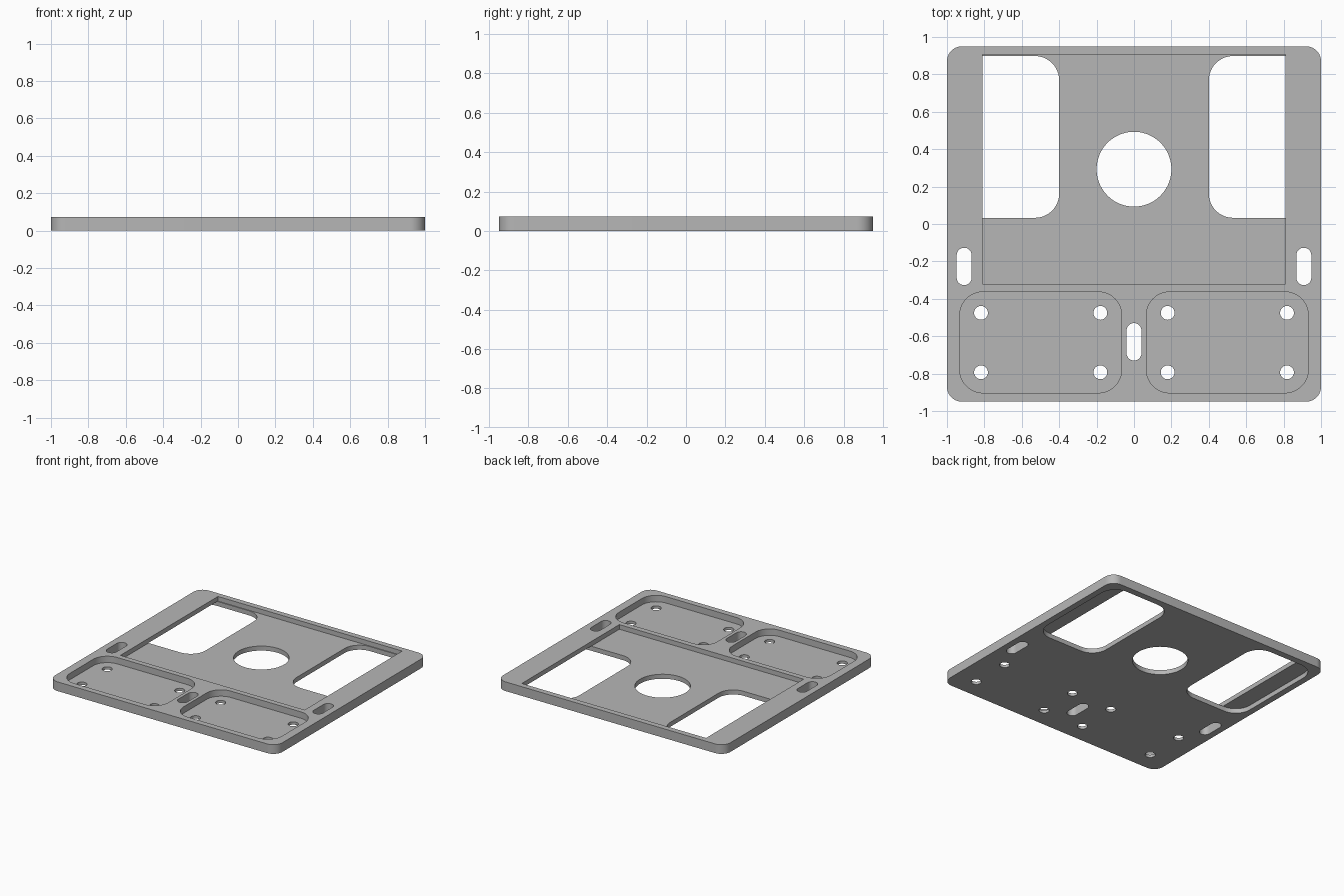
import bpy, bmesh, math

if "Cube" in bpy.data.objects:
    bpy.data.objects.remove(bpy.data.objects["Cube"])

TOP = 0.073        # plate thickness
BAY_FLOOR = 0.036  # floor height of the large bay
TRAY_FLOOR = 0.022 # floor height of the two front trays

grey = bpy.data.materials.new("grey")
grey.diffuse_color = (0.47, 0.47, 0.47, 1)
grey.use_nodes = True
grey.node_tree.nodes["Principled BSDF"].inputs["Base Color"].default_value = grey.diffuse_color


def prism(name, x0, x1, y0, y1, z0, z1, r=0.0, seg=12):
    """Upright block with rounded corners; a full radius gives slots and discs."""
    pts = []
    if r == 0:
        pts = [(x1, y1), (x0, y1), (x0, y0), (x1, y0)]
    else:
        corners = [(x1 - r, y1 - r), (x0 + r, y1 - r), (x0 + r, y0 + r), (x1 - r, y0 + r)]
        for i, (cx, cy) in enumerate(corners):
            for k in range(seg + 1):
                a = math.pi / 2 * (i + k / seg)
                pts.append((cx + r * math.cos(a), cy + r * math.sin(a)))
    bm = bmesh.new()
    face = bm.faces.new([bm.verts.new((x, y, z0)) for x, y in pts])
    bmesh.ops.remove_doubles(bm, verts=bm.verts, dist=1e-5)
    ext = bmesh.ops.extrude_face_region(bm, geom=bm.faces[:])
    bmesh.ops.translate(bm, vec=(0, 0, z1 - z0),
                        verts=[v for v in ext["geom"] if isinstance(v, bmesh.types.BMVert)])
    bmesh.ops.recalc_face_normals(bm, faces=bm.faces)
    mesh = bpy.data.meshes.new(name)
    bm.to_mesh(mesh)
    bm.free()
    ob = bpy.data.objects.new(name, mesh)
    bpy.context.collection.objects.link(ob)
    return ob


plate = prism("mounting_plate", -1, 1, -0.95, 0.95, 0, TOP, 0.08)
plate.data.materials.append(grey)

# Large square-cornered bay and round centre opening
cutters = [
    prism("bay_cutter", -0.81, 0.81, -0.32, 0.905, BAY_FLOOR, 0.2),
    prism("round_cutter", -0.2, 0.2, 0.093, 0.493, -0.1, 0.2, 0.2, 20),
    prism("centre_slot_cutter", -0.04, 0.04, -0.73, -0.53, -0.1, 0.2, 0.04),
]


def both(name, x0, x1, *rest):
    """Cutter on the right and its mirror on the left."""
    cutters.append(prism(name + "_right", x0, x1, *rest))
    cutters.append(prism(name + "_left", -x1, -x0, *rest))


# Windows undercut the side rims below the bay floor
both("window_cutter", 0.40, 0.95, 0.033, 0.898, -0.1, BAY_FLOOR + 0.001, 0.13)
# Side slots and front trays
both("side_slot_cutter", 0.868, 0.948, -0.327, -0.127, -0.1, 0.2, 0.04)
both("tray_cutter", 0.066, 0.932, -0.903, -0.363, TRAY_FLOOR, 0.2, 0.125)
# Screw holes in the trays
for hx in (0.18, 0.818):
    for hy in (-0.475, -0.793):
        both("screw_cutter", hx - 0.037, hx + 0.037, hy - 0.037, hy + 0.037, -0.1, 0.2, 0.037, 8)

# Cut everything out of the plate, then discard the cutters
for c in cutters:
    mod = plate.modifiers.new(c.name, 'BOOLEAN')
    mod.operation = 'DIFFERENCE'
    mod.solver = 'EXACT'
    mod.object = c
bpy.context.view_layer.update()
result = bpy.data.meshes.new_from_object(plate.evaluated_get(bpy.context.evaluated_depsgraph_get()))
plate.modifiers.clear()
plate.data = result
for c in cutters:
    bpy.data.objects.remove(c)

bpy.context.view_layer.objects.active = plate
plate.select_set(True)
bpy.ops.object.shade_smooth_by_angle(angle=math.radians(30))
